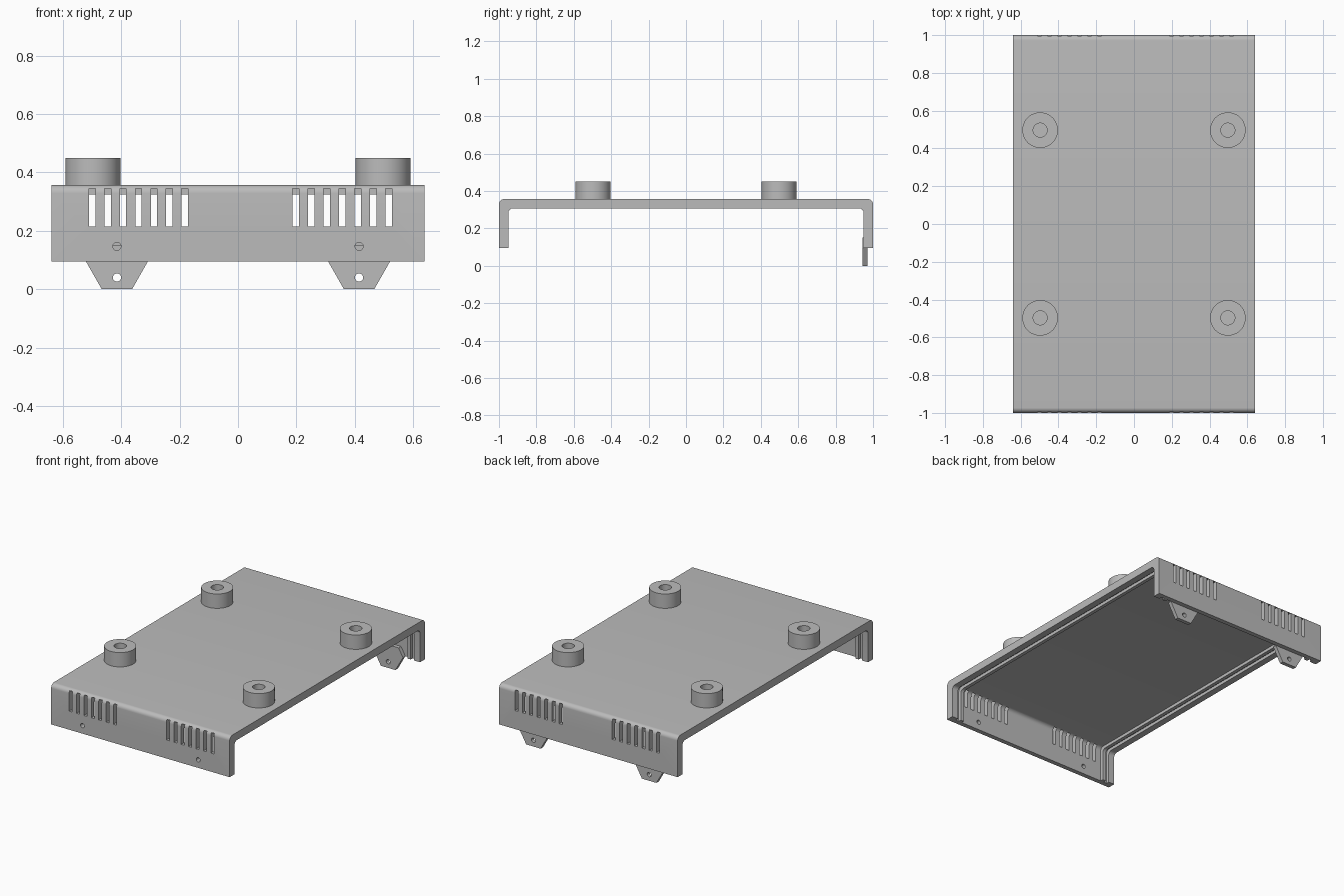
import bpy, bmesh, math
from mathutils import Vector

if "Cube" in bpy.data.objects:
    bpy.data.objects.remove(bpy.data.objects["Cube"])

W, TOP, BASE = 0.64, 0.357, 0.095      # half width, lid top, wall bottom
grey = bpy.data.materials.new("housing grey")
grey.diffuse_color = (0.5, 0.5, 0.5, 1)
grey.use_nodes = True
grey.node_tree.nodes["Principled BSDF"].inputs["Base Color"].default_value = grey.diffuse_color


def finish(name, bm):
    bmesh.ops.recalc_face_normals(bm, faces=bm.faces[:])
    me = bpy.data.meshes.new(name)
    bm.to_mesh(me)
    bm.free()
    me.materials.append(grey)
    ob = bpy.data.objects.new(name, me)
    bpy.context.collection.objects.link(ob)
    return ob


def prism(bm, pts, offset):
    """Closed prism from a planar outline swept along offset."""
    f = bm.faces.new([bm.verts.new(p) for p in pts])
    new = bmesh.ops.extrude_face_region(bm, geom=[f], use_keep_orig=True)
    bmesh.ops.translate(bm, vec=offset,
                        verts=[g for g in new["geom"] if isinstance(g, bmesh.types.BMVert)])


def arch(t, r, z0):
    """Arch outline in (y, z), set in by t with rounded top corners."""
    out = [(-1 + t, z0)]
    for cy, a0 in ((-1 + t + r, 180), (1 - t - r, 90)):
        for i in range(9):
            a = math.radians(a0 - 90 * i / 8)
            out.append((cy + r * math.cos(a), TOP - t - r + r * math.sin(a)))
    return out + [(1 - t, z0)]


def arch_prism(bm, outline, x0, x1):
    prism(bm, [(x0, y, z) for y, z in outline], Vector((x1 - x0, 0, 0)))


def circle(x, y, z, r, n=24):
    return [(x + r * math.cos(2 * math.pi * i / n), y,
             z + r * math.sin(2 * math.pi * i / n)) for i in range(n)]


def cut(ob, cutter):
    m = ob.modifiers.new("cut", "BOOLEAN")
    m.operation, m.solver, m.object = "DIFFERENCE", "EXACT", cutter
    cutter.hide_render = True
    bpy.context.view_layer.update()
    ev = ob.evaluated_get(bpy.context.evaluated_depsgraph_get())
    me = bpy.data.meshes.new_from_object(ev)
    ob.modifiers.clear()
    ob.data = me
    bpy.data.objects.remove(cutter)


def smooth(ob):
    bpy.ops.object.select_all(action="DESELECT")
    ob.select_set(True)
    bpy.context.view_layer.objects.active = ob
    bpy.ops.object.shade_smooth_by_angle(angle=math.radians(30))


# cover: bent sheet with thick rims at both sides
bm = bmesh.new()
arch_prism(bm, arch(0, 0.028, BASE) + arch(0.05, 0.025, BASE)[::-1], -W, W)
cover = finish("cover", bm)

# hollow the middle and one panel groove behind each rim
bm = bmesh.new()
hollow = arch(0.03, 0.025, 0)
for x0, x1 in ((-0.55, 0.55), (-0.597, -0.573), (0.573, 0.597)):
    arch_prism(bm, hollow, x0, x1)
cut(cover, finish("hollow_cutter", bm))

# vent slots in both walls, screw holes in the front wall
bm = bmesh.new()
for start in (-0.5, 0.198):
    for i in range(7):
        x = start + 0.053 * i
        for y in (-1.05, 0.955):
            prism(bm, [(x - 0.011, y, 0.215), (x + 0.011, y, 0.215),
                       (x + 0.011, y, 0.346), (x - 0.011, y, 0.346)],
                  Vector((0, 0.095, 0)))
for x in (-0.415, 0.415):
    prism(bm, circle(x, -1.05, 0.147, 0.014), Vector((0, 0.095, 0)))
cut(cover, finish("vent_cutter", bm))
smooth(cover)

# fixing tabs behind the back wall
for side, sx in (("left", -0.415), ("right", 0.415)):
    bm = bmesh.new()
    half = [(0.052, 0), (0.106, 0.095), (0.075, 0.15)]
    pts = half + [(-x, z) for x, z in reversed(half)]
    prism(bm, [(sx + x, 0.945, z) for x, z in pts], Vector((0, 0.025, 0)))
    tab = finish("tab_" + side, bm)
    bm = bmesh.new()
    prism(bm, circle(sx, 0.9, 0.04, 0.014), Vector((0, 0.12, 0)))
    cut(tab, finish("tab_hole_cutter", bm))
    smooth(tab)

# round feet with a blind hole
for x in (-0.497, 0.497):
    for y in (-0.497, 0.497):
        bm = bmesh.new()
        prof = [(0, 0.36), (0.037, 0.36), (0.037, 0.45), (0.094, 0.45), (0.094, 0.35), (0, 0.35)]
        vs = [bm.verts.new((r, 0, z)) for r, z in prof]
        edges = [bm.edges.new(p) for p in zip(vs, vs[1:])]
        bmesh.ops.spin(bm, geom=vs + edges, cent=(0, 0, 0), axis=(0, 0, 1),
                       angle=2 * math.pi, steps=48)
        bmesh.ops.remove_doubles(bm, verts=bm.verts[:], dist=1e-5)
        foot = finish("foot", bm)
        foot.location = (x, y, 0)
        smooth(foot)
